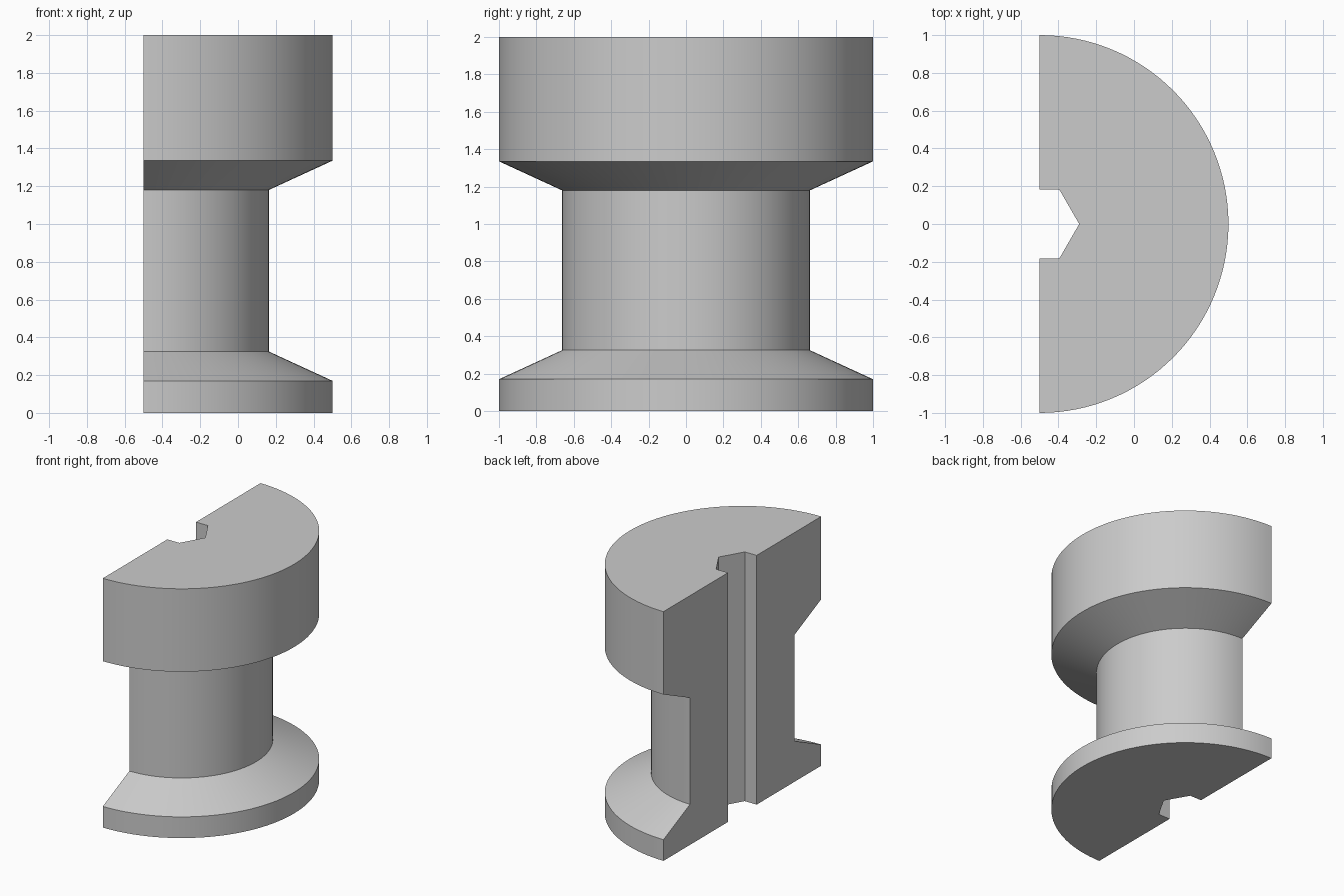
import bpy, bmesh
from math import cos, sin, pi, radians

cube = bpy.data.objects.get("Cube")
if cube:
    bpy.data.objects.remove(cube, do_unlink=True)

SEGMENTS = 64          # steps around the half circle
CUT_X = -0.5           # plane where the spool is halved
SLOT_R = 0.21          # hexagonal bore radius
HEIGHT = 2.0
PROFILE = [(1, 0), (1, 0.17), (0.663, 0.325),
           (0.663, 1.18), (1, 1.335), (1, HEIGHT)]

grey = bpy.data.materials.new("plain grey")
grey.use_nodes = True
colour = (0.6, 0.6, 0.6, 1)
grey.diffuse_color = colour
grey.node_tree.nodes["Principled BSDF"].inputs["Base Color"].default_value = colour

bm = bmesh.new()

# Outer wall: profile swept through a half turn
rings = []
for r, z in PROFILE:
    angles = [-pi / 2 + pi * i / SEGMENTS for i in range(SEGMENTS + 1)]
    rings.append([bm.verts.new((CUT_X + r * cos(a), r * sin(a), z)) for a in angles])

# Bore: half a hexagon running the full height
side = SLOT_R * sin(pi / 3)
half_hex = [(0, side), (SLOT_R / 2, side), (SLOT_R, 0), (SLOT_R / 2, -side), (0, -side)]
bore_low, bore_high = ([bm.verts.new((CUT_X + x, y, z)) for x, y in half_hex]
                       for z in (0, HEIGHT))


def bridge(low, high):
    for i in range(len(low) - 1):
        bm.faces.new((low[i], low[i + 1], high[i + 1], high[i]))


for low, high in zip(rings, rings[1:]):
    bridge(low, high)
bridge(bore_low, bore_high)

# End caps and the two flat cut faces
bm.faces.new(rings[0] + bore_low)
bm.faces.new(rings[-1] + bore_high)
for end, bore in ((0, -1), (-1, 0)):
    bm.faces.new([ring[end] for ring in rings] + [bore_high[bore], bore_low[bore]])

bmesh.ops.recalc_face_normals(bm, faces=bm.faces)
mesh = bpy.data.meshes.new("half_spool")
bm.to_mesh(mesh)
bm.free()
mesh.materials.append(grey)

spool = bpy.data.objects.new("half_spool", mesh)
bpy.context.collection.objects.link(spool)
bpy.context.view_layer.objects.active = spool
spool.select_set(True)
bpy.ops.object.shade_smooth_by_angle(angle=radians(20))
